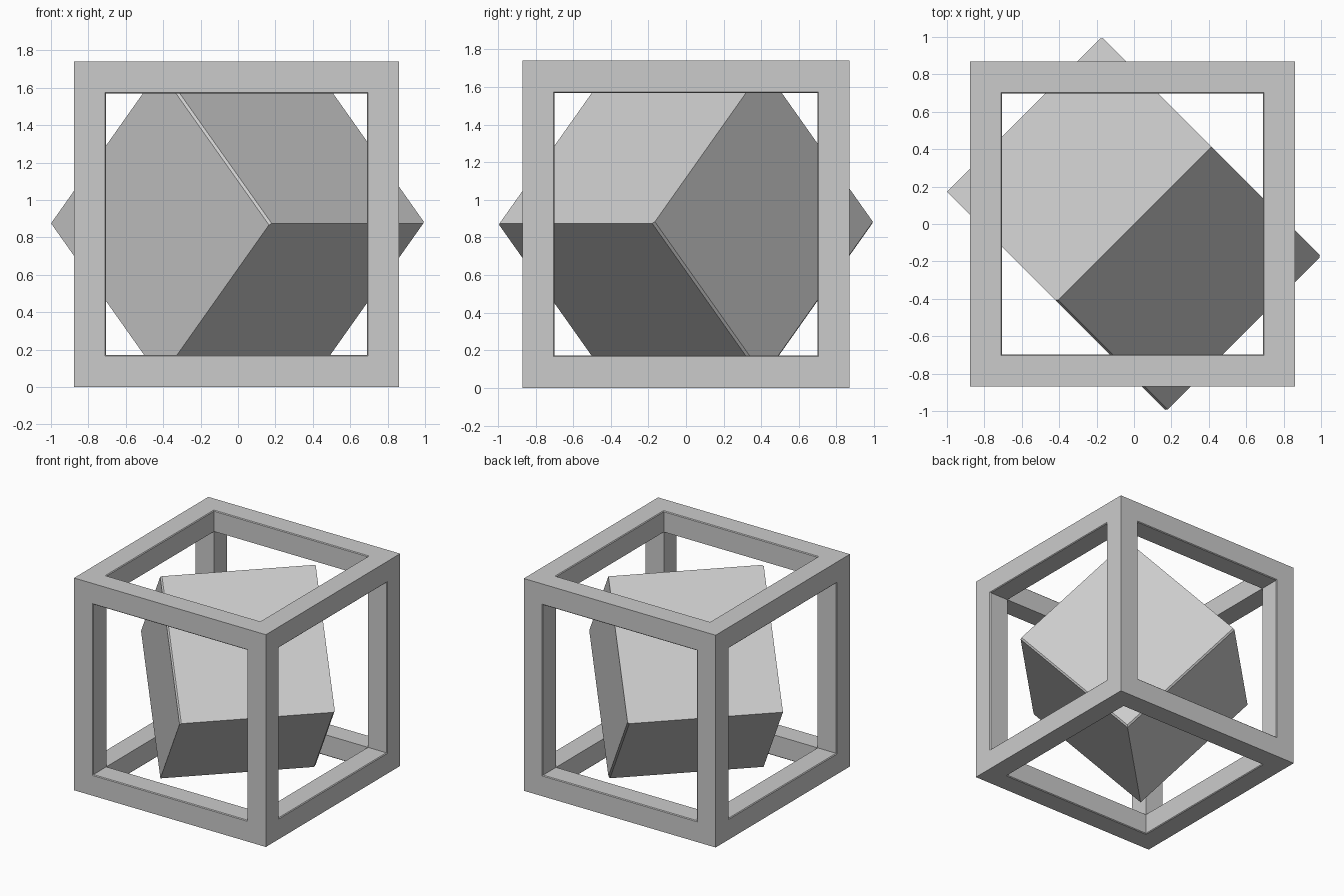
import bpy, bmesh
from math import radians
from mathutils import Matrix, Vector

old = bpy.data.objects.get("Cube")
if old:
    bpy.data.objects.remove(old, do_unlink=True)

FRAME, BAR = 1.74, 0.172     # outer frame size and bar thickness
BLOCK = 1.171                # inner block edge length

grey = bpy.data.materials.new("light_grey")
grey.use_nodes = True
colour = (0.6, 0.6, 0.6, 1)
grey.diffuse_color = colour
grey.node_tree.nodes["Principled BSDF"].inputs["Base Color"].default_value = colour


def finish(bm, name, location):
    bmesh.ops.recalc_face_normals(bm, faces=bm.faces)
    mesh = bpy.data.meshes.new(name)
    bm.to_mesh(mesh)
    bm.free()
    mesh.materials.append(grey)
    obj = bpy.data.objects.new(name, mesh)
    obj.location = location
    bpy.context.collection.objects.link(obj)
    return obj


# Open cube frame: inset each side, push the windows inward, weld the inner corners
bm = bmesh.new()
bmesh.ops.create_cube(bm, size=FRAME)
windows = list(bm.faces)
bmesh.ops.inset_individual(bm, faces=windows, thickness=BAR, use_even_offset=True)
pushed = bmesh.ops.extrude_discrete_faces(bm, faces=windows)["faces"]
for f in pushed:
    normal = f.calc_center_median().normalized()
    bmesh.ops.translate(bm, verts=f.verts, vec=normal * -BAR)
bmesh.ops.delete(bm, geom=pushed, context="FACES")
bmesh.ops.remove_doubles(bm, verts=bm.verts, dist=0.001)

# Fine chamfer round every window opening
rims = [e for e in bm.edges
        if abs(e.calc_length() - (FRAME - 2 * BAR)) < 0.01
        and max(abs(c) for c in (e.verts[0].co + e.verts[1].co) / 2) > FRAME / 2 - 0.01]
bmesh.ops.bevel(bm, geom=rims, offset=0.006, segments=1, affect="EDGES")
finish(bm, "cube_frame", (-0.008, 0, FRAME / 2))

# Tilted solid block balanced on one edge, with a few chamfered end edges
bm = bmesh.new()
bmesh.ops.create_cube(bm, size=BLOCK, matrix=Matrix.Rotation(radians(45), 4, "X"))
worn = []
for e in bm.edges:
    mid = (e.verts[0].co + e.verts[1].co) / 2
    front_end = mid.x < -0.5 and mid.y < -0.1 and mid.z > 0.1
    back_end = mid.x > 0.5 and mid.z < -0.1
    if front_end or back_end:
        worn.append(e)
bmesh.ops.bevel(bm, geom=worn, offset=0.012, segments=1, affect="EDGES")
block = finish(bm, "inner_block", Vector((0, 0, 0.875)))
block.rotation_euler.z = radians(45)
